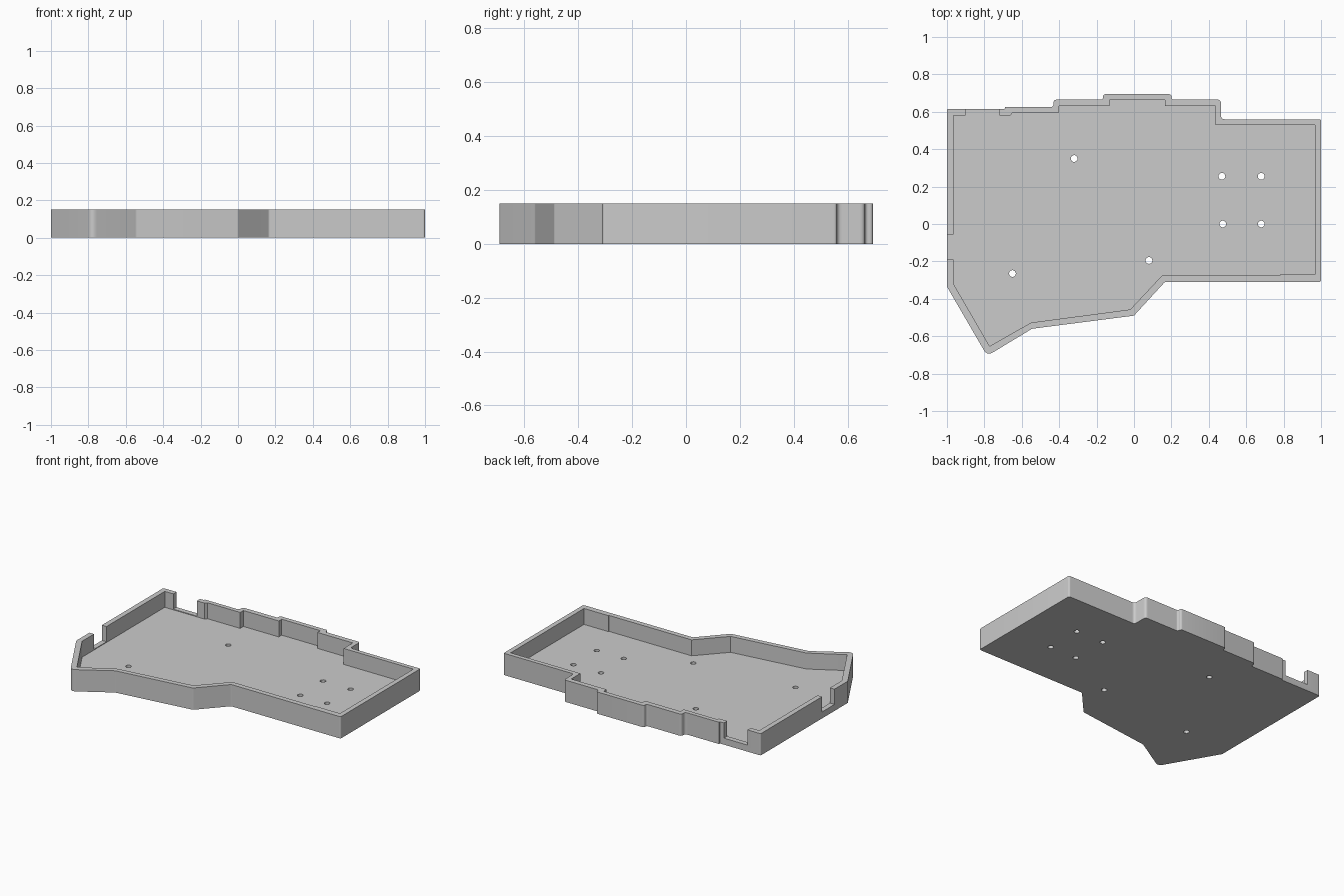
import bpy, bmesh
from mathutils import Vector

cube = bpy.data.objects.get("Cube")
if cube:
    bpy.data.objects.remove(cube, do_unlink=True)

HEIGHT, FLOOR, NOTCH = 0.15, 0.04, 0.045

grey = bpy.data.materials.new("plain_grey")
grey.use_nodes = True
grey.diffuse_color = (0.6, 0.6, 0.6, 1)
grey.node_tree.nodes["Principled BSDF"].inputs["Base Color"].default_value = grey.diffuse_color


def rounded(points, steps=5):
    """Round each corner (x, y, trim) with a small curve."""
    out, n = [], len(points)
    for i, (x, y, trim) in enumerate(points):
        p = Vector((x, y))
        a = Vector(points[i - 1][:2]) - p
        b = Vector(points[(i + 1) % n][:2]) - p
        t = min(trim, 0.45 * a.length, 0.45 * b.length)
        if t == 0:
            out.append(p)
            continue
        a, b = p + a.normalized() * t, p + b.normalized() * t
        for k in range(steps + 1):
            u = k / steps
            out.append(a * (1 - u) ** 2 + p * 2 * u * (1 - u) + b * u * u)
    return out


def prism(name, outline, z0, z1):
    """Extrude a flat outline between two heights."""
    bm = bmesh.new()
    face = bm.faces.new([bm.verts.new((p[0], p[1], z0)) for p in outline])
    ext = bmesh.ops.extrude_face_region(bm, geom=[face])
    top = [v for v in ext["geom"] if isinstance(v, bmesh.types.BMVert)]
    bmesh.ops.translate(bm, verts=top, vec=(0, 0, z1 - z0))
    bmesh.ops.recalc_face_normals(bm, faces=bm.faces)
    mesh = bpy.data.meshes.new(name)
    bm.to_mesh(mesh)
    bm.free()
    mesh.materials.append(grey)
    obj = bpy.data.objects.new(name, mesh)
    bpy.context.collection.objects.link(obj)
    return obj


def box(name, x0, x1, y0, y1, z0, z1):
    return prism(name, [(x0, y0), (x1, y0), (x1, y1), (x0, y1)], z0, z1)


# Outer shell, with stepped back edge and angled front edge
R = 0.02
tray = prism("tray", rounded([
    (-1, .615, .01), (-.69, .615, R), (-.69, .625, R), (-.43, .625, R),
    (-.43, .665, R), (-.165, .665, R), (-.165, .694, R), (.2, .694, R),
    (.2, .665, R), (.465, .665, R), (.465, .56, R), (1, .56, .012),
    (1, -.31, .012), (.165, -.31, .006), (0, -.49, .006), (-.545, -.56, .006),
    (-.785, -.705, .036), (-1, -.335, .006)]), 0, HEIGHT)

# Cavity
cutters = [prism("cavity_cutter", [
    (-.965, .58), (-.66, .58), (-.65, .595), (-.4, .595), (-.4, .63),
    (-.13, .63), (-.13, .662), (.165, .662), (.165, .63), (.435, .63),
    (.435, .53), (.967, .53), (.967, -.27), (.78, -.27), (.78, -.275),
    (.15, -.275), (-.02, -.457), (-.55, -.527), (-.772, -.653),
    (-.965, -.32)], FLOOR, 0.3)]

# Cable notches in the back wall and the side wall
cutters.append(box("back_notch_cutter", -.9, -.72, .55, .7, NOTCH, 0.3))
cutters.append(box("side_notch_cutter", -1.1, -.94, -.19, -.055, NOTCH, 0.3))

# Screw holes through the floor
for x, y in [(-.32, .35), (.47, .255), (.68, .255), (.475, 0), (.68, 0),
             (.08, -.195), (-.65, -.265)]:
    bpy.ops.mesh.primitive_cylinder_add(vertices=24, radius=0.018, depth=0.2,
                                        location=(x, y, 0))
    hole = bpy.context.object
    hole.name = "hole_cutter"
    hole.data.materials.append(grey)
    cutters.append(hole)

# Cut everything out, then discard the cutters
bpy.ops.object.select_all(action="DESELECT")
bpy.context.view_layer.objects.active = tray
tray.select_set(True)
for cutter in cutters:
    cutter.hide_render = True
    mod = tray.modifiers.new("cut", "BOOLEAN")
    mod.operation, mod.solver, mod.object = "DIFFERENCE", "EXACT", cutter
    bpy.ops.object.modifier_apply(modifier=mod.name)
    bpy.data.objects.remove(cutter, do_unlink=True)

bpy.ops.object.shade_smooth_by_angle(angle=0.5)
